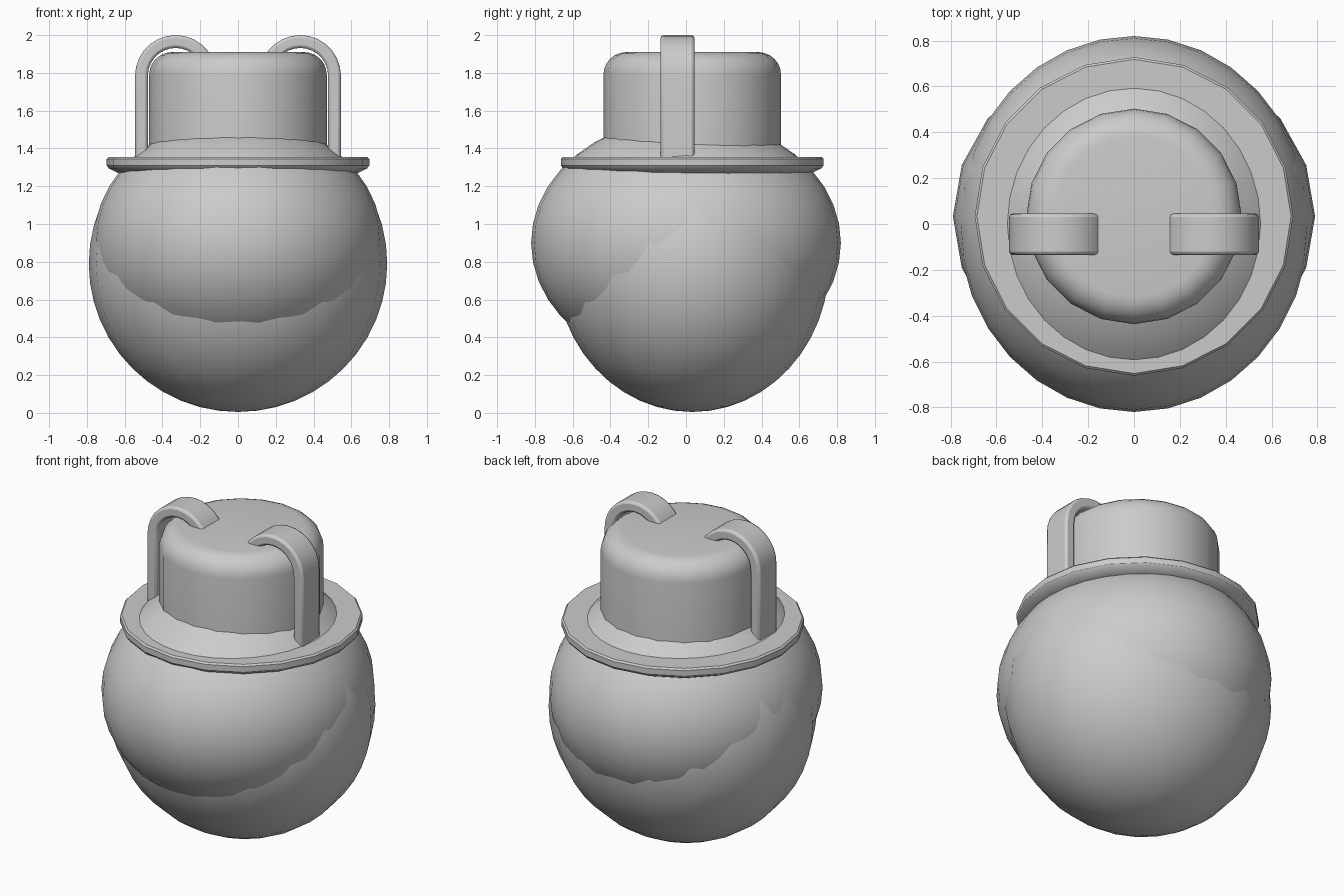
import bpy, math

if "Cube" in bpy.data.objects:
    bpy.data.objects.remove(bpy.data.objects["Cube"])

CY = 0.033  # shared centre of the round parts along y


def finish(ob, name, angle=40):
    ob.name = name
    bpy.ops.object.select_all(action='DESELECT')
    ob.select_set(True)
    bpy.context.view_layer.objects.active = ob
    bpy.ops.object.shade_smooth_by_angle(angle=math.radians(angle))
    return ob


def ellipsoid(name, centre, radii, segments, rings):
    bpy.ops.mesh.primitive_uv_sphere_add(segments=segments, ring_count=rings,
                                         radius=1, location=centre)
    ob = bpy.context.object
    ob.scale = radii
    bpy.ops.object.transform_apply(location=False, rotation=False, scale=True)
    return finish(ob, name)


def mesh_object(name, verts, faces):
    me = bpy.data.meshes.new(name)
    me.from_pydata(verts, [], faces)
    ob = bpy.data.objects.new(name, me)
    bpy.context.collection.objects.link(ob)
    return ob


def lathe(name, profile, sides, angle):
    # closed solid from (radius, z) pairs listed bottom to top
    verts = [(r * math.cos(2 * math.pi * i / sides),
              CY + r * math.sin(2 * math.pi * i / sides), z)
             for r, z in profile for i in range(sides)]
    n = len(profile)
    faces = [(k * sides + i, k * sides + (i + 1) % sides,
              (k + 1) * sides + (i + 1) % sides, (k + 1) * sides + i)
             for k in range(n - 1) for i in range(sides)]
    faces.append(tuple(reversed(range(sides))))
    faces.append(tuple(range((n - 1) * sides, n * sides)))
    return finish(mesh_object(name, verts, faces), name, angle)


# Body: tall lower ball plus a flatter, deeper upper bulge
ellipsoid("lower_body", (0, CY, 0.79), (0.79, 0.725, 0.785), 20, 24)
ellipsoid("upper_bulge", (0, 0, 0.90), (0.765, 0.82, 0.66), 32, 20)

# Brim with chamfered underside
lathe("brim", [(0.60, 1.265), (0.635, 1.27), (0.685, 1.295), (0.695, 1.31),
               (0.695, 1.345), (0.685, 1.355)], 20, 30)

# Cap with rounded top edge
R, B, TOP = 0.47, 0.12, 1.91
rim = [(R - B + B * math.cos(a), TOP - B + B * math.sin(a))
       for a in (math.pi / 2 * i / 6 for i in range(7))]
lathe("cap", [(R, 1.28)] + rim, 20, 40)

# Hooked straps: rectangular band swept up the side and over into the cap
cx, cz, r_out, r_in = 0.33, 1.785, 0.215, 0.147
y0, y1 = -0.135, 0.045
path = [(0, 1.29)] + [(math.pi * i / 14, cz) for i in range(15)]
verts, faces = [], []
for a, z in path:
    for r, y in ((r_out, y0), (r_out, y1), (r_in, y1), (r_in, y0)):
        verts.append((cx + r * math.cos(a), y, z + r * math.sin(a)))
for k in range(len(path) - 1):
    for i in range(4):
        j = (i + 1) % 4
        faces.append((4 * k + i, 4 * k + j, 4 * k + 4 + j, 4 * k + 4 + i))
m = 4 * (len(path) - 1)
faces += [(3, 2, 1, 0), (m, m + 1, m + 2, m + 3)]
strap = finish(mesh_object("side_straps", verts, faces), "side_straps", 40)
bev = strap.modifiers.new("soft_edges", 'BEVEL')
bev.width, bev.segments = 0.015, 2
bev.limit_method, bev.angle_limit = 'ANGLE', math.radians(40)
mir = strap.modifiers.new("mirror", 'MIRROR')
mir.use_axis = (True, False, False)
